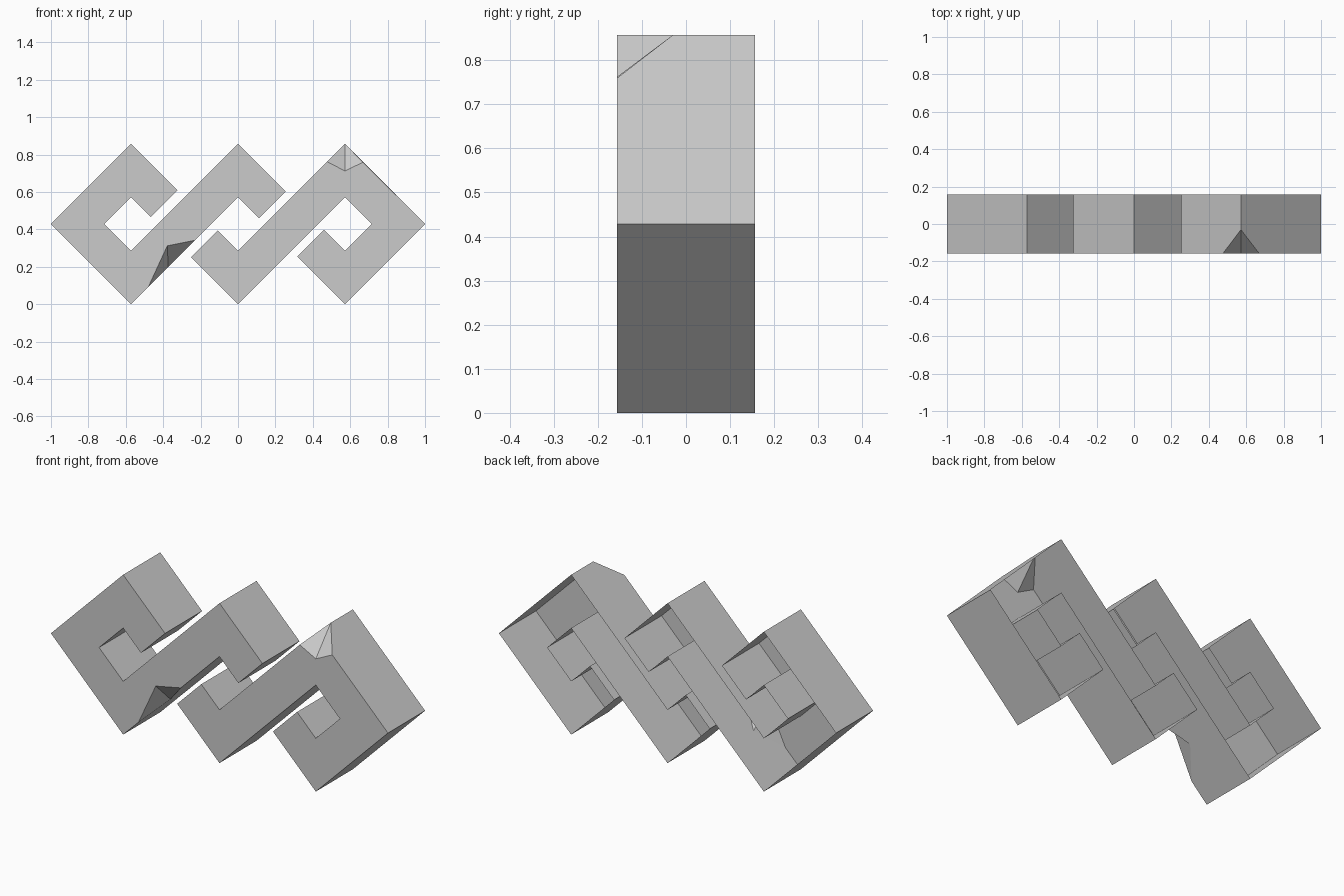
import bpy
import bmesh

cube = bpy.data.objects.get("Cube")
if cube:
    bpy.data.objects.remove(cube, do_unlink=True)

U = 1 / 7          # layout unit of the angular bands
HALF = 0.157       # half depth

# Single grey material
grey = bpy.data.materials.new("plain_grey")
grey.use_nodes = True
colour = (0.6, 0.6, 0.6, 1)
grey.diffuse_color = colour
grey.node_tree.nodes["Principled BSDF"].inputs["Base Color"].default_value = colour


def make_band(name, outline, corner, notch, depth):
    """Open-backed shell from a counter-clockwise outline, with a chipped front corner."""
    bm = bmesh.new()

    def vert(p, y):
        return bm.verts.new((p[0], y, p[1]))

    count = len(outline)
    back = [vert(p, HALF) for p in outline]
    front = [vert(p, depth if i == corner else -HALF) for i, p in enumerate(outline)]
    before, inner, after = [vert(p, -HALF) for p in notch]

    # Front face, passing around the chip
    face = []
    for i, v in enumerate(front):
        face += [before, inner, after] if i == corner else [v]
    bm.faces.new(face)

    # Side walls
    for i in range(count):
        j = (i + 1) % count
        rim = [front[i], front[j]]
        if i == corner:
            rim.insert(1, after)
        if j == corner:
            rim.insert(1, before)
        bm.faces.new(rim[::-1] + [back[i], back[j]])

    # Chip facets
    bm.faces.new((inner, before, front[corner]))
    bm.faces.new((after, inner, front[corner]))

    mesh = bpy.data.meshes.new(name)
    bm.to_mesh(mesh)
    bm.free()
    mesh.materials.append(grey)
    obj = bpy.data.objects.new(name, mesh)
    bpy.context.collection.objects.link(obj)
    return obj


# Left band: open hook, diagonal, upper hook
make_band(
    "left_band",
    [(-4 * U, 0), (-0.373, 0.198), (0, 4 * U), (0.112, 0.459), (0.255, 0.602),
     (0, 6 * U), (-4 * U, 2 * U), (-5 * U, 3 * U), (-4 * U, 4 * U),
     (-0.466, 0.466), (-0.323, 0.609), (-4 * U, 6 * U), (-7 * U, 3 * U)],
    1, [(-0.48, 0.091), (-0.378, 0.312), (-0.229, 0.342)], -0.04)

# Right band: lower hook, diagonal, closing hook
make_band(
    "right_band",
    [(0, 0), (4 * U, 4 * U), (5 * U, 3 * U), (4 * U, 2 * U), (0.46, 0.397),
     (0.317, 0.254), (4 * U, 0), (7 * U, 3 * U), (4 * U, 6 * U), (0, 2 * U),
     (-0.108, 0.394), (-0.251, 0.251)],
    8, [(0.669, 0.759), (4 * U, 0.712), (0.476, 0.762)], -0.03)
